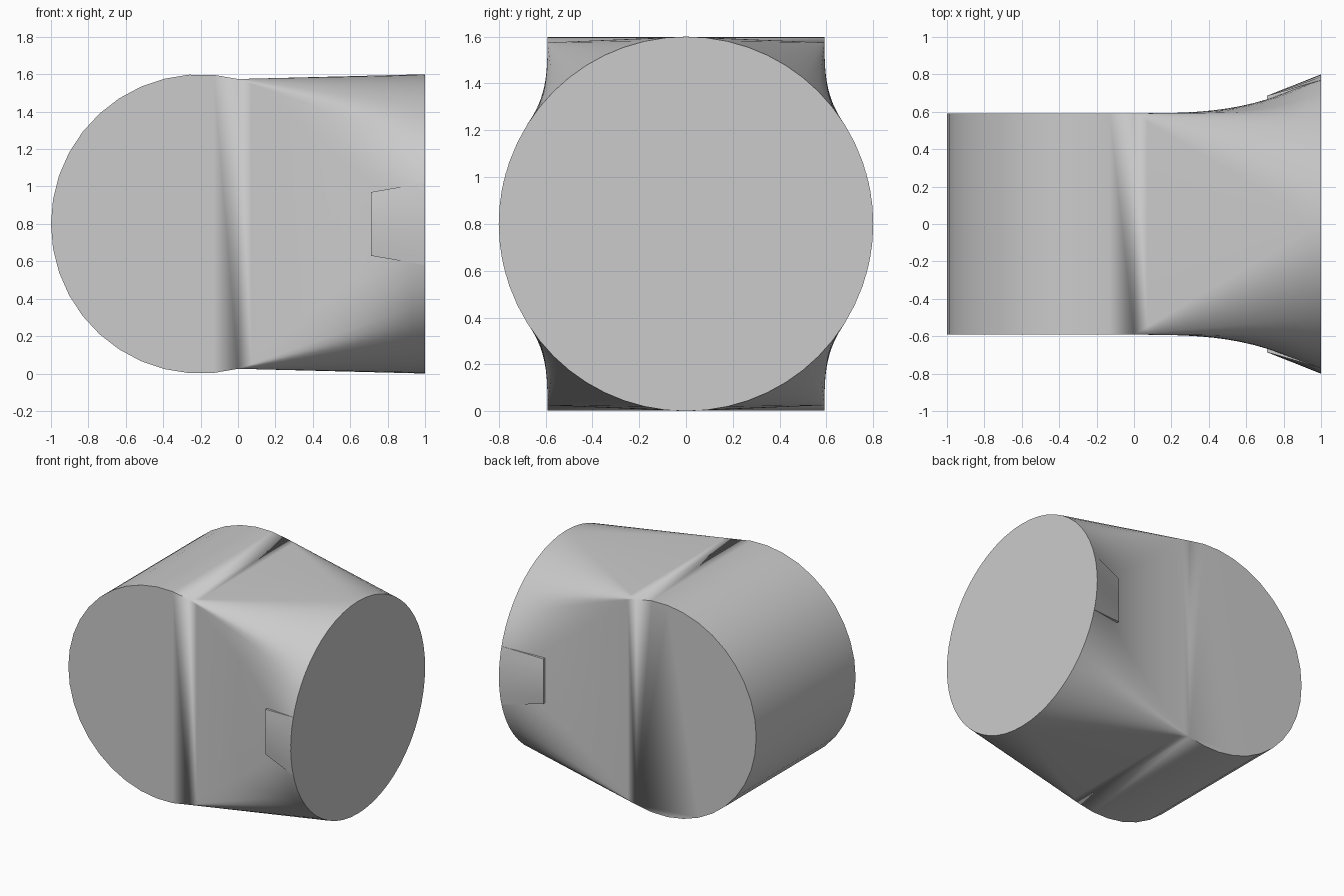
import bpy, bmesh, math

if "Cube" in bpy.data.objects:
    bpy.data.objects.remove(bpy.data.objects["Cube"])

R = 0.8             # radius of both round ends
W = 0.592           # half width of the drum
CX = -0.2           # drum axis
H = math.sqrt(R * R - CX * CX)   # half height where the drum meets the blend
ARC, QUARTER, STEPS = 22, 14, 14

grey = bpy.data.materials.new("plain grey")
grey.use_nodes = True
colour = (0.6, 0.6, 0.6, 1)
grey.diffuse_color = colour
grey.node_tree.nodes["Principled BSDF"].inputs["Base Color"].default_value = colour


def finish(name, bm):
    bmesh.ops.remove_doubles(bm, verts=bm.verts[:], dist=0.0002)
    bmesh.ops.recalc_face_normals(bm, faces=bm.faces[:])
    mesh = bpy.data.meshes.new(name)
    bm.to_mesh(mesh)
    bm.free()
    mesh.materials.append(grey)
    obj = bpy.data.objects.new(name, mesh)
    bpy.context.collection.objects.link(obj)
    bpy.ops.object.select_all(action='DESELECT')
    obj.select_set(True)
    bpy.context.view_layer.objects.active = obj
    bpy.ops.object.shade_smooth_by_angle(angle=math.radians(30))
    return obj


def add_face(bm, verts):
    """Add a face, leaving out corners that coincide."""
    kept = []
    for v in verts:
        if all((v.co - k.co).length > 0.0003 for k in kept):
            kept.append(v)
    if len(kept) > 2:
        bm.faces.new(kept)


def section(t):
    """Cross-section at x = t, from a rectangle to a circle."""
    points = []
    for sy, sz, flip in ((1, 1, False), (-1, 1, True), (-1, -1, False), (1, -1, True)):
        for i in range(QUARTER + 1):
            k = QUARTER - i if flip else i
            a = math.pi / 2 * k / QUARTER
            target = R * math.cos(a)
            # Flared sides leave the wall tangentially, the top runs straight
            ease = t ** 3 if target > W else t
            y = W + (target - W) * ease
            z = H + (R * math.sin(a) - H) * t
            points.append((t, sy * y, R + sz * z))
    return points


# Body: half-round drum, flat cheeks and the blend to the round end
bm = bmesh.new()
start = math.acos(-CX / R)
angles = [start + (2 * math.pi - 2 * start) * i / ARC for i in range(ARC + 1)]
rims = [[bm.verts.new((CX + R * math.cos(a), s * W, R + R * math.sin(a)))
         for a in angles] for s in (-1, 1)]
for i in range(ARC):
    bm.faces.new((rims[0][i], rims[0][i + 1], rims[1][i + 1], rims[1][i]))
for rim in rims:
    bm.faces.new(rim)

rings = [[bm.verts.new(p) for p in section(i / STEPS)] for i in range(STEPS + 1)]
for a, b in zip(rings, rings[1:]):
    for i in range(len(a)):
        j = (i + 1) % len(a)
        add_face(bm, (a[i], a[j], b[j], b[i]))
add_face(bm, rings[-1])
finish("body", bm)


# Small raised wedge on each flared cheek
def wedge(name, side):
    bm = bmesh.new()
    n = 6
    rows = []
    for i in range(n + 1):
        u = 2 * i / n - 1
        z0, z1 = 0.17 * u, 0.22 * u
        rows.append([bm.verts.new((x, side * y, R + z)) for x, y, z in (
            (0.71, 0.62, z0), (0.71, 0.685, z0),
            (0.999, math.sqrt(R * R - z1 * z1), z1), (0.999, 0.62, z1))])
    for a, b in zip(rows, rows[1:]):
        for k in range(4):
            m = (k + 1) % 4
            bm.faces.new((a[k], a[m], b[m], b[k]))
    bm.faces.new(rows[0])
    bm.faces.new(rows[-1])
    finish(name, bm)


wedge("front_wedge", -1)
wedge("back_wedge", 1)
